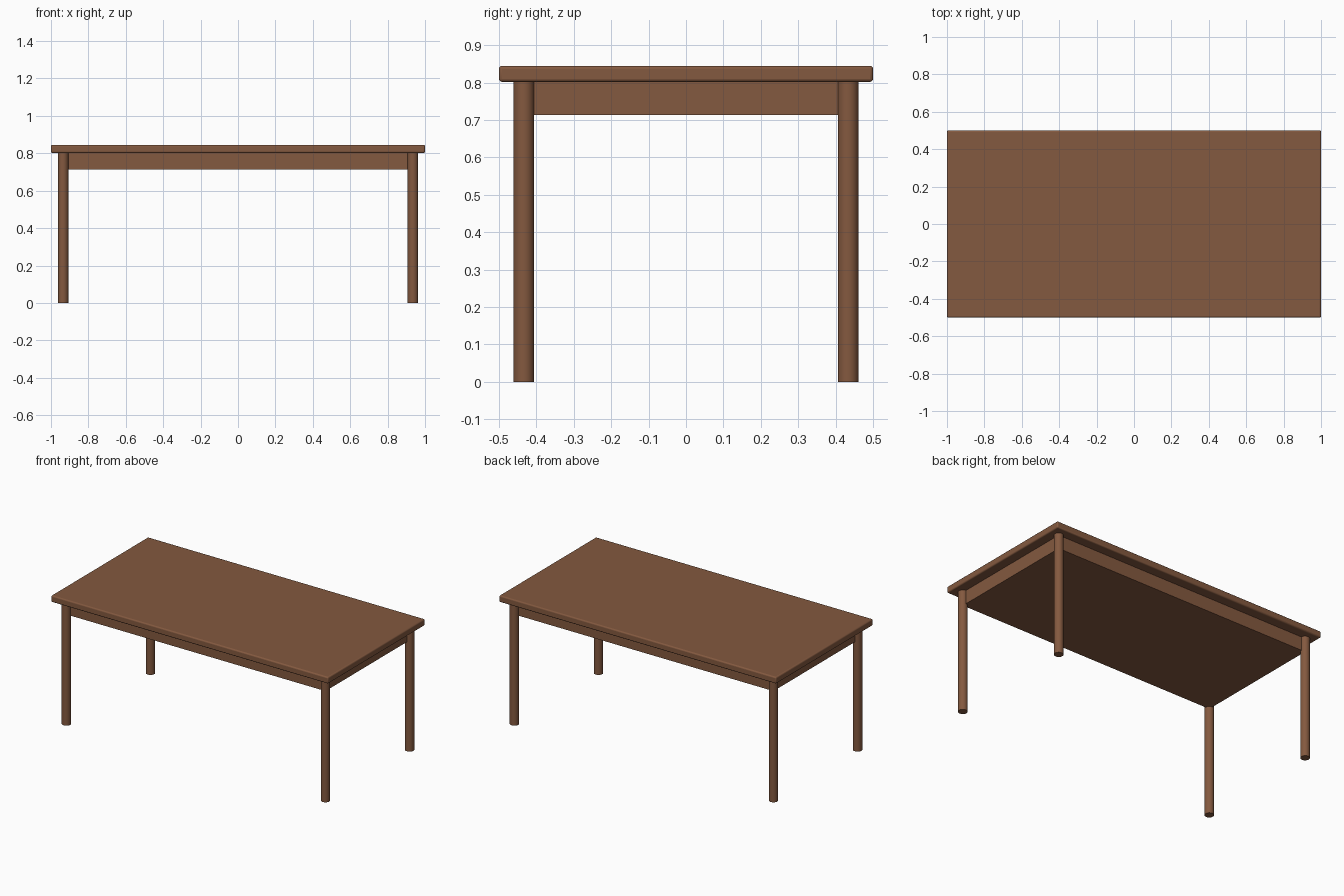
import bpy

if "Cube" in bpy.data.objects:
    bpy.data.objects.remove(bpy.data.objects["Cube"])

wood = bpy.data.materials.new("brown_wood")
wood.diffuse_color = (0.23, 0.10, 0.05, 1)
wood.use_nodes = True
wood.node_tree.nodes["Principled BSDF"].inputs["Base Color"].default_value = wood.diffuse_color

TOP_Z, UNDER_Z, APRON_Z = 0.845, 0.802, 0.713
LEG_X, LEG_Y, LEG_R = 0.935, 0.4335, 0.0278


def finish(obj, name):
    obj.name = name
    obj.data.materials.append(wood)
    return obj


def box(name, width, depth, z0, z1):
    bpy.ops.mesh.primitive_cube_add(size=1, location=(0, 0, (z0 + z1) / 2))
    obj = bpy.context.object
    obj.scale = (width, depth, z1 - z0)
    bpy.ops.object.transform_apply(location=False, rotation=False, scale=True)
    return finish(obj, name)


# Tabletop with softened edges
top = box("tabletop", 2.0, 1.0, UNDER_Z, TOP_Z)
bevel = top.modifiers.new("soft_edges", 'BEVEL')
bevel.width = 0.008
bevel.segments = 3
bpy.ops.object.shade_smooth_by_angle()

# Solid apron block running between the leg centres
box("apron", 2 * LEG_X, 2 * LEG_Y, APRON_Z, UNDER_Z)

# Four round legs
for side, sx in (("left", -1), ("right", 1)):
    for end, sy in (("front", -1), ("back", 1)):
        bpy.ops.mesh.primitive_cylinder_add(
            vertices=32, radius=LEG_R, depth=UNDER_Z,
            location=(sx * LEG_X, sy * LEG_Y, UNDER_Z / 2))
        finish(bpy.context.object, f"{end}_{side}_leg")
        bpy.ops.object.shade_smooth_by_angle()
